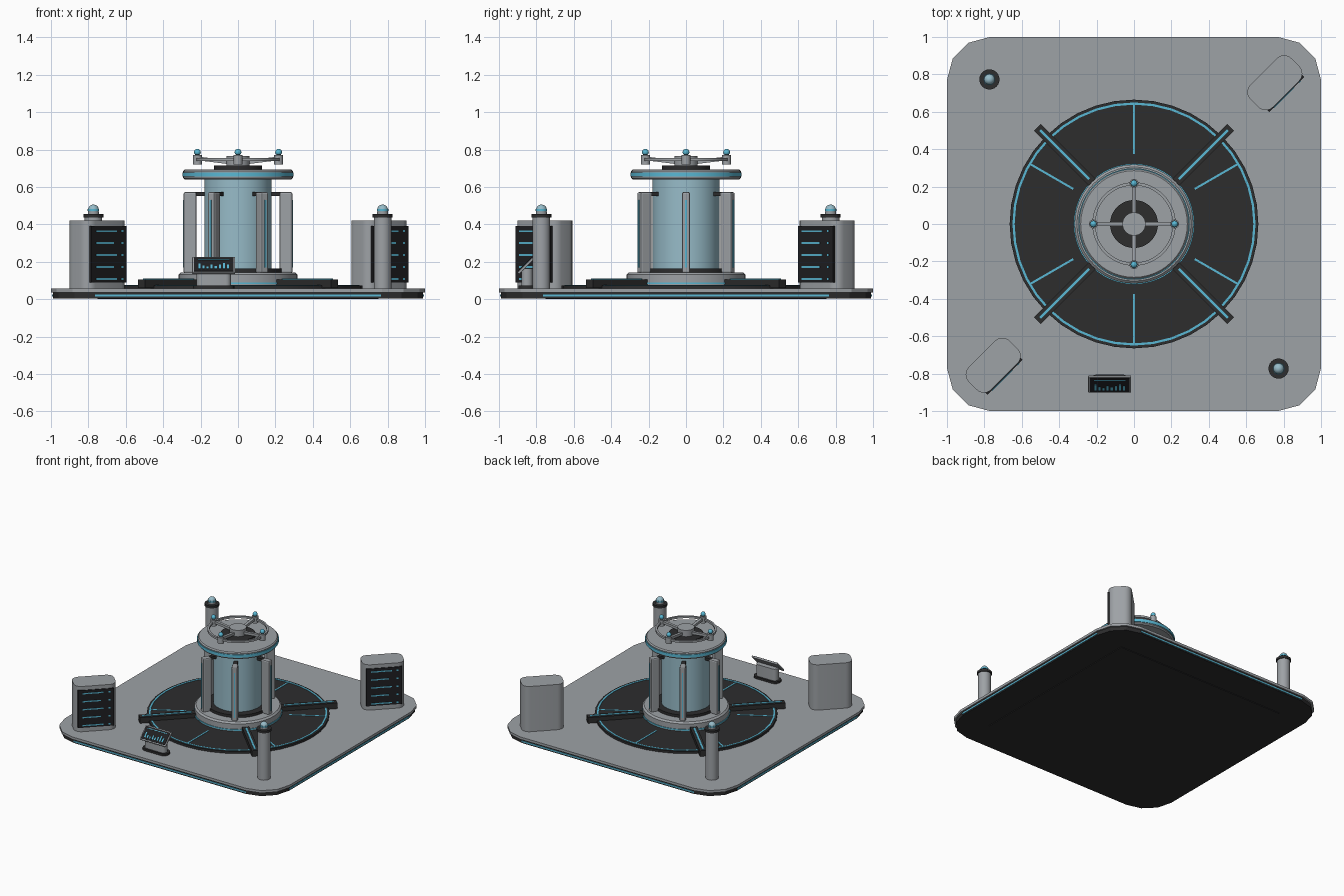
import bpy, bmesh, math
from math import pi, sin, cos, radians
from mathutils import Matrix, Vector

if "Cube" in bpy.data.objects:
    bpy.data.objects.remove(bpy.data.objects["Cube"], do_unlink=True)


def material(name, rgb):
    m = bpy.data.materials.new(name)
    m.use_nodes = True
    m.diffuse_color = (*rgb, 1)
    m.node_tree.nodes["Principled BSDF"].inputs["Base Color"].default_value = (*rgb, 1)
    return m


GREY = material("grey metal", (0.34, 0.36, 0.38))
DARK = material("dark metal", (0.026, 0.026, 0.027))
BLACK = material("screen black", (0.014, 0.014, 0.016))
CYAN = material("cyan glow", (0.1, 0.48, 0.66))
GLASS = material("pale blue glass", (0.31, 0.5, 0.58))


def finish(name, bm, mat, matrix=Matrix(), bevel=0, smooth=True):
    bmesh.ops.recalc_face_normals(bm, faces=bm.faces)
    mesh = bpy.data.meshes.new(name)
    bm.to_mesh(mesh)
    bm.free()
    mesh.materials.append(mat)
    ob = bpy.data.objects.new(name, mesh)
    bpy.context.collection.objects.link(ob)
    ob.matrix_world = matrix
    if bevel:
        mod = ob.modifiers.new("soft edges", 'BEVEL')
        mod.width, mod.segments = bevel, 2
    if smooth:
        bpy.ops.object.select_all(action='DESELECT')
        ob.select_set(True)
        bpy.context.view_layer.objects.active = ob
        bpy.ops.object.shade_smooth_by_angle(angle=radians(30))
    return ob


def box(name, mat, size, loc, frame=Matrix(), bevel=0):
    bm = bmesh.new()
    bmesh.ops.create_cube(bm, size=1)
    bmesh.ops.scale(bm, vec=size, verts=bm.verts)
    return finish(name, bm, mat, frame @ Matrix.Translation(loc), bevel, False)


def lathe(name, mat, profile, loc=(0, 0, 0), steps=48):
    # profile of (radius, height) points spun about the vertical
    bm = bmesh.new()
    vs = [bm.verts.new((r, 0, z)) for r, z in profile]
    es = [bm.edges.new(p) for p in zip(vs, vs[1:])]
    bmesh.ops.spin(bm, geom=vs + es, cent=(0, 0, 0), axis=(0, 0, 1),
                   angle=2 * pi, steps=steps, use_duplicate=False)
    bmesh.ops.remove_doubles(bm, verts=bm.verts, dist=1e-5)
    return finish(name, bm, mat, Matrix.Translation(loc))


def disc(name, mat, r, z0, z1, loc=(0, 0, 0), steps=48):
    return lathe(name, mat, [(0, z0), (r, z0), (r, z1), (0, z1)], loc, steps)


def ring(name, mat, r0, r1, z0, z1, steps=48):
    return lathe(name, mat, [(r0, z0), (r1, z0), (r1, z1), (r0, z1), (r0, z0)], steps=steps)


def ball(name, mat, r, loc):
    bm = bmesh.new()
    bmesh.ops.create_uvsphere(bm, u_segments=16, v_segments=10, radius=r)
    return finish(name, bm, mat, Matrix.Translation(loc))


def rounded_slab(name, mat, w, d, r, z0, z1, frame=Matrix(), steps=3, smooth=True):
    bm = bmesh.new()
    vs = []
    for q, (sx, sy) in enumerate([(1, 1), (-1, 1), (-1, -1), (1, -1)]):
        for i in range(steps + 1):
            a = (q + i / steps) * pi / 2
            vs.append(bm.verts.new((sx * (w / 2 - r) + r * cos(a),
                                    sy * (d / 2 - r) + r * sin(a), z0)))
    face = bm.faces.new(vs)
    top = bmesh.ops.extrude_face_region(bm, geom=[face])["geom"]
    bmesh.ops.translate(bm, vec=(0, 0, z1 - z0),
                        verts=[v for v in top if isinstance(v, bmesh.types.BMVert)])
    return finish(name, bm, mat, frame, 0, smooth)


def turn(degrees):
    return Matrix.Rotation(radians(degrees), 4, 'Z')


# Platform with light strips along its edges
rounded_slab("platform_underside", DARK, 1.98, 1.98, 0.23, 0.005, 0.036, smooth=False)
rounded_slab("platform_deck", GREY, 2, 2, 0.23, 0.036, 0.056, smooth=False)
for k in range(4):
    box("platform_edge_light", CYAN, (1.53, 0.008, 0.011), (0, -0.99, 0.02), turn(90 * k))
box("platform_bottom_plate", DARK, (1.5, 1.5, 0.006), (0, 0, 0.003))

# Floor disc with rim light and radial lines
disc("floor_disc", DARK, 0.665, 0.05, 0.073, steps=40)
ring("floor_rim_light", CYAN, 0.638, 0.65, 0.07, 0.076, 40)
for k in range(6):
    box("floor_line", CYAN, (0.27, 0.011, 0.006), (0.51, 0, 0.073), turn(30 + 60 * k))

# Diagonal arms
for k in range(4):
    f = turn(45 + 90 * k)
    box("floor_arm", DARK, (0.43, 0.052, 0.046), (0.515, 0, 0.083), f)
    box("floor_arm_light", CYAN, (0.37, 0.014, 0.006), (0.525, 0, 0.107), f)

# Pedestal and glass core
lathe("pedestal", GREY, [(0, 0.06), (0.318, 0.06), (0.318, 0.132), (0.305, 0.144), (0, 0.144)])
ring("pedestal_light", CYAN, 0.31, 0.323, 0.08, 0.09)
disc("core_foot", DARK, 0.235, 0.14, 0.165)
disc("core_glass", GLASS, 0.18, 0.16, 0.65)

# Six posts around the core
for k in range(6):
    f = turn(60 * k)
    box("core_post", GREY, (0.07, 0.045, 0.435), (0.256, 0, 0.355), f, 0.01)
    box("core_post_light", CYAN, (0.006, 0.01, 0.36), (0.292, 0, 0.35), f)
    box("core_post_bracket", DARK, (0.06, 0.03, 0.022), (0.2, 0, 0.562), f)

# Collar on top of the core
lathe("collar", GREY, [(0, 0.64), (0.285, 0.64), (0.293, 0.648), (0.293, 0.685),
                       (0.285, 0.693), (0, 0.693)])
ring("collar_light", CYAN, 0.285, 0.298, 0.655, 0.678)
disc("collar_cap", DARK, 0.128, 0.69, 0.714)

# Crown: hub, rising spokes, hoop and beacon tips
disc("crown_hub", GREY, 0.062, 0.71, 0.765, steps=32)
ring("crown_hoop", GREY, 0.207, 0.223, 0.738, 0.754)
for k in range(4):
    f = turn(90 * k)
    tilt = f @ Matrix.Translation((0.13, 0, 0.742)) @ Matrix.Rotation(radians(-7), 4, 'Y')
    box("crown_spoke", GREY, (0.19, 0.022, 0.02), (0, 0, 0), tilt)
    tip = f @ Vector((0.217, 0, 0))
    disc("crown_tip", GREY, 0.024, 0.72, 0.77, tip, 16)
    disc("crown_tip_neck", DARK, 0.012, 0.77, 0.778, tip, 16)
    ball("crown_beacon", CYAN, 0.018, tip + Vector((0, 0, 0.786)))

# Two bollards with lamps
for s in (-1, 1):
    p = (0.773 * s, -0.773 * s, 0)
    disc("bollard", GREY, 0.047, 0.055, 0.44, p, 24)
    disc("bollard_collar", DARK, 0.054, 0.436, 0.455, p, 24)
    disc("bollard_neck", GREY, 0.03, 0.455, 0.468, p, 24)
    ball("bollard_lamp", GLASS, 0.029, (p[0], p[1], 0.477))
    lathe("bollard_lamp_band", CYAN, [(0.027, 0.472), (0.031, 0.472), (0.031, 0.481),
                                      (0.027, 0.481)], p, 24)

# Two cabinets with striped panels on one long side
for s in (-1, 1):
    f = Matrix.Translation((0.753 * s, 0.755 * s, 0)) @ turn(45)
    rounded_slab("cabinet", GREY, 0.31, 0.17, 0.055, 0.055, 0.42, f, 6)
    box("cabinet_panel", BLACK, (0.265, 0.02, 0.3), (0, -0.08, 0.24), f)
    for k in range(5):
        z = 0.108 + 0.064 * k
        length = 0.155 - 0.02 * (k % 2)
        box("cabinet_stripe", CYAN, (length, 0.005, 0.009), (length / 2 - 0.1, -0.091, z), f)
        box("cabinet_dot", CYAN, (0.014, 0.005, 0.012), (0.098, -0.091, z), f)

# Console: foot, stand and tilted screen
c = Matrix.Translation((-0.13, -0.85, 0))
rounded_slab("console_foot", DARK, 0.22, 0.09, 0.04, 0.055, 0.072, c, 5)
rounded_slab("console_stand", GREY, 0.185, 0.06, 0.028, 0.072, 0.165, c, 5)
f = c @ Matrix.Translation((0, -0.005, 0.18)) @ Matrix.Rotation(radians(45), 4, 'X')
box("console_frame", GREY, (0.23, 0.12, 0.014), (0, 0, 0), f, 0.004)
box("console_screen", BLACK, (0.212, 0.102, 0.006), (0, 0, 0.007), f)
box("console_header", CYAN, (0.17, 0.005, 0.003), (0, 0.036, 0.011), f)
for k, h in enumerate((0.04, 0.022, 0.015, 0.03, 0.02, 0.03, 0.042, 0.03)):
    box("console_bar", CYAN, (0.011, h, 0.003), (-0.077 + 0.022 * k, h / 2 - 0.036, 0.011), f)
